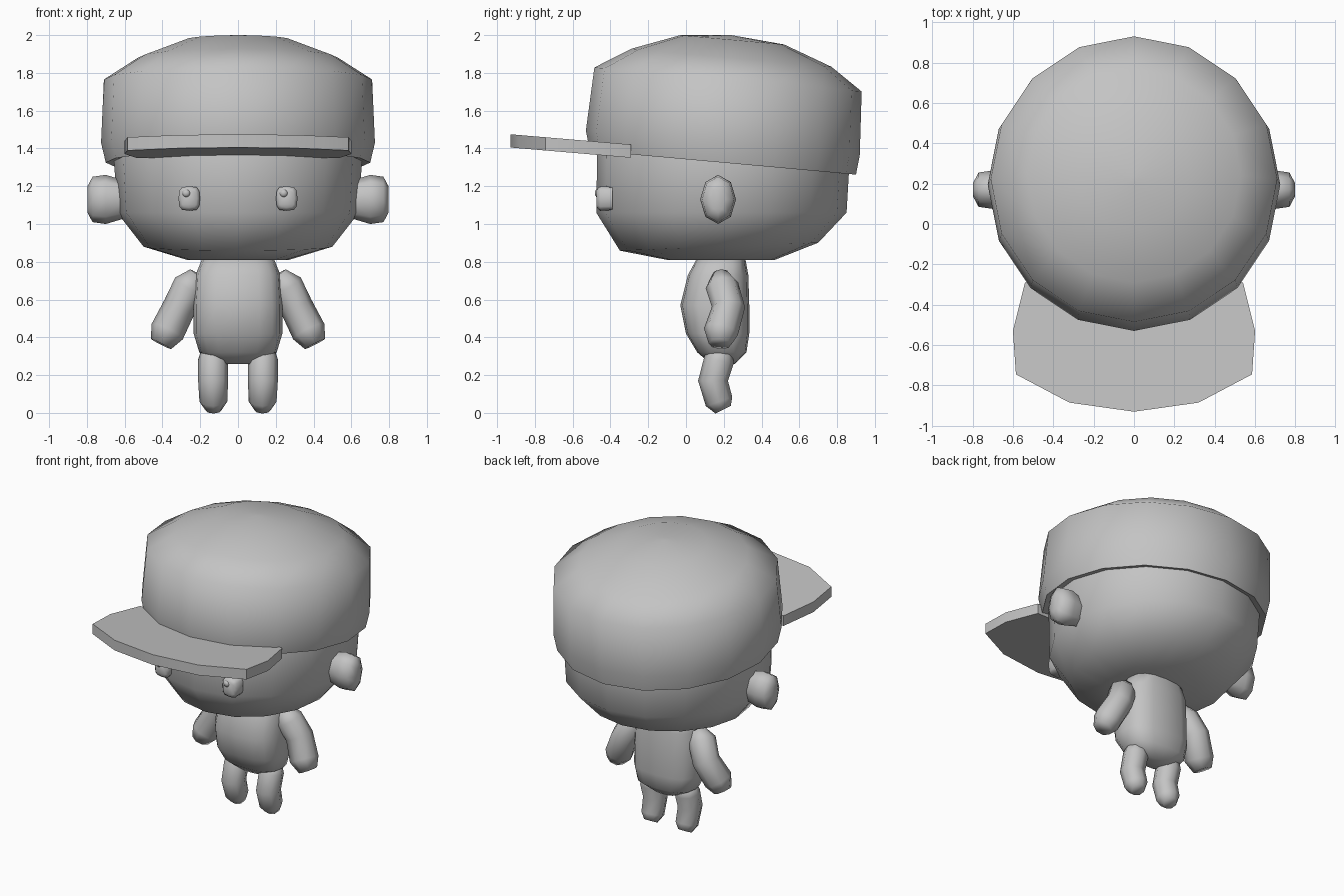
import bpy
import bmesh
from math import sin, cos, pi, radians
from mathutils import Vector

cube = bpy.data.objects.get("Cube")
if cube:
    bpy.data.objects.remove(cube, do_unlink=True)

grey = bpy.data.materials.new("plain grey")
grey.use_nodes = True
grey.diffuse_color = (0.55, 0.55, 0.55, 1)
grey.node_tree.nodes["Principled BSDF"].inputs["Base Color"].default_value = (0.55, 0.55, 0.55, 1)


def loft(name, rings, angle=55):
    """Skin a list of equal-sized vertex rings and close both ends."""
    bm = bmesh.new()
    loops = [[bm.verts.new(p) for p in ring] for ring in rings]
    n = len(loops[0])
    for a, b in zip(loops, loops[1:]):
        for i in range(n):
            j = (i + 1) % n
            bm.faces.new((a[i], a[j], b[j], b[i]))
    bm.faces.new(loops[0])
    bm.faces.new(loops[-1])
    bmesh.ops.recalc_face_normals(bm, faces=bm.faces)
    mesh = bpy.data.meshes.new(name)
    bm.to_mesh(mesh)
    bm.free()
    mesh.materials.append(grey)
    obj = bpy.data.objects.new(name, mesh)
    bpy.context.collection.objects.link(obj)
    bpy.ops.object.select_all(action='DESELECT')
    obj.select_set(True)
    bpy.context.view_layer.objects.active = obj
    bpy.ops.object.shade_smooth_by_angle(angle=radians(angle))
    return obj


def soft(v, power):
    return abs(v) ** power * (1 if v > 0 else -1)


def level(z, rx, front, back, tilt=0.0, sides=16, power=1.0):
    """Oval ring lying flat, lowered towards the back by tilt."""
    mid, ry = (front + back) / 2, (back - front) / 2
    ring = []
    for i in range(sides):
        a = 2 * pi * i / sides
        dy = ry * soft(sin(a), power)
        ring.append((rx * soft(cos(a), power), mid + dy, z - tilt * dy))
    return ring


def limb(name, path, sides=8):
    """Round tube through (x, y, z, radius) points."""
    pts = [Vector(p[:3]) for p in path]
    rings = []
    for i, p in enumerate(pts):
        d = (pts[min(i + 1, len(pts) - 1)] - pts[max(i - 1, 0)]).normalized()
        u = d.cross(Vector((0, 1, 0))).normalized()
        v = d.cross(u)
        r = path[i][3]
        rings.append([p + (u * cos(2 * pi * k / sides) + v * sin(2 * pi * k / sides)) * r
                      for k in range(sides)])
    return loft(name, rings, 75)


# Head
loft("head", [
    level(0.81, 0.27, -0.10, 0.47),
    level(0.88, 0.50, -0.35, 0.70, -0.04),
    level(1.06, 0.64, -0.475, 0.85),
    level(1.40, 0.66, -0.47, 0.87),
    level(1.60, 0.60, -0.40, 0.80),
])

# Cap crown with a turned-in rim, sloping down to the back
T = 0.09
loft("cap_crown", [
    level(1.45, 0.62, -0.44, 0.83, T),
    level(1.335, 0.65, -0.46, 0.86, T),
    level(1.325, 0.70, -0.51, 0.90, T),
    level(1.43, 0.725, -0.53, 0.92, T),
    level(1.765, 0.71, -0.485, 0.93, T),
    level(1.88, 0.53, -0.29, 0.77, T),
    level(1.975, 0.28, -0.03, 0.52, T),
    level(2.0, 0.02, 0.20, 0.24),
])

# Cap brim
half = [(0.54, -0.29), (0.60, -0.53), (0.585, -0.745), (0.32, -0.885)]
outline = half + [(0, -0.93)] + [(-x, y) for x, y in reversed(half)]


def brim_z(y):
    return 1.475 - 0.085 * (y + 0.93)


loft("cap_brim", [[(x, y, brim_z(y) - t) for x, y in outline] for t in (0.07, 0)], 40)

# Torso
loft("torso", [
    level(z, rx, f, b, power=0.75) for z, rx, f, b in (
        (0.26, 0.09, 0.13, 0.26), (0.32, 0.205, 0.06, 0.32),
        (0.42, 0.235, 0.0, 0.335), (0.57, 0.235, -0.03, 0.335),
        (0.73, 0.225, 0.01, 0.33), (0.84, 0.18, 0.07, 0.31))
], 75)

for side, s in (("left", 1), ("right", -1)):
    # Ears
    loft(side + "_ear", [
        [(s * x, 0.17 + ry * cos(pi * k / 4), 1.13 + rz * sin(pi * k / 4)) for k in range(8)]
        for x, ry, rz in ((0.60, 0.07, 0.10), (0.70, 0.095, 0.13),
                          (0.77, 0.085, 0.12), (0.797, 0.035, 0.07))
    ], 75)

    # Eyes with small raised highlights
    loft(side + "_eye", [
        [(s * 0.258 + rx * soft(cos(pi * k / 6), 0.6), y,
          1.135 + rz * soft(sin(pi * k / 6), 0.6)) for k in range(12)]
        for y, rx, rz in ((-0.39, 0.055, 0.063), (-0.455, 0.057, 0.065), (-0.473, 0.04, 0.048))
    ])
    loft(side + "_eye_highlight", [
        [(s * 0.258 - 0.016 + r * cos(pi * k / 4), y, 1.163 + r * sin(pi * k / 4))
         for k in range(8)]
        for y, r in ((-0.455, 0.023), (-0.474, 0.021), (-0.482, 0.01))
    ], 75)

    # Arms
    limb(side + "_arm", [
        (s * 0.215, 0.185, 0.735, 0.045), (s * 0.255, 0.19, 0.675, 0.088),
        (s * 0.31, 0.225, 0.56, 0.088), (s * 0.375, 0.185, 0.43, 0.092),
        (s * 0.408, 0.18, 0.365, 0.06)])

    # Legs
    limb(side + "_leg", [
        (s * 0.132, 0.185, 0.34, 0.06), (s * 0.132, 0.175, 0.28, 0.08),
        (s * 0.132, 0.143, 0.17, 0.079), (s * 0.130, 0.175, 0.06, 0.074),
        (s * 0.130, 0.197, 0.017, 0.045)])
